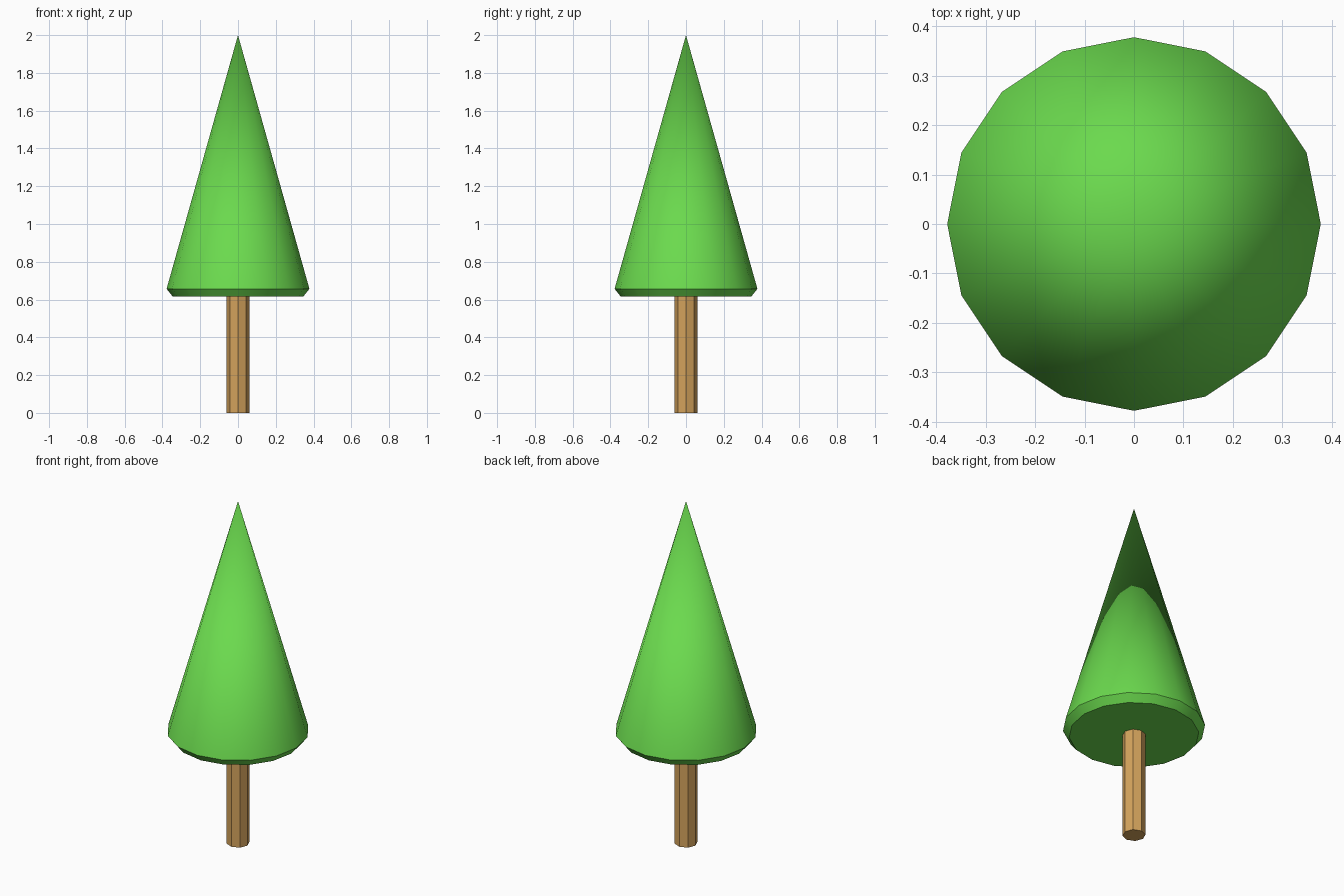
import bpy, bmesh, math

if "Cube" in bpy.data.objects:
    bpy.data.objects.remove(bpy.data.objects["Cube"])


def material(name, rgb):
    m = bpy.data.materials.new(name)
    m.diffuse_color = (*rgb, 1.0)
    m.use_nodes = True
    m.node_tree.nodes["Principled BSDF"].inputs["Base Color"].default_value = m.diffuse_color
    return m


def lathe(name, profile, sides, mat):
    """Turn (radius, z) points into a closed solid; radius 0 makes a tip."""
    bm = bmesh.new()
    rings = []
    for r, z in profile:
        n = sides if r > 0 else 1
        rings.append([bm.verts.new((r * math.cos(math.tau * i / sides),
                                    r * math.sin(math.tau * i / sides), z))
                      for i in range(n)])
    for a, b in zip(rings, rings[1:]):
        for i in range(sides):
            j = (i + 1) % sides
            if len(b) == 1:
                bm.faces.new((a[i], a[j], b[0]))
            else:
                bm.faces.new((a[i], a[j], b[j], b[i]))
    bm.faces.new(rings[0][::-1])
    if len(rings[-1]) > 1:
        bm.faces.new(rings[-1])
    mesh = bpy.data.meshes.new(name)
    bm.to_mesh(mesh)
    bm.free()
    mesh.materials.append(mat)
    obj = bpy.data.objects.new(name, mesh)
    bpy.context.collection.objects.link(obj)
    return obj


leaf_green = material("leaf_green", (0.147, 0.70, 0.076))
bark_brown = material("bark_brown", (0.658, 0.366, 0.107))

# Trunk: flat-sided octagonal post
lathe("trunk", [(0.061, 0.0), (0.061, 0.63)], 8, bark_brown)

# Foliage: smooth sixteen-sided cone with a chamfered lower rim
foliage = lathe("foliage", [(0.345, 0.615), (0.378, 0.657), (0.0, 2.0)], 16, leaf_green)
bpy.ops.object.select_all(action='DESELECT')
foliage.select_set(True)
bpy.context.view_layer.objects.active = foliage
bpy.ops.object.shade_smooth_by_angle(angle=math.radians(30))
